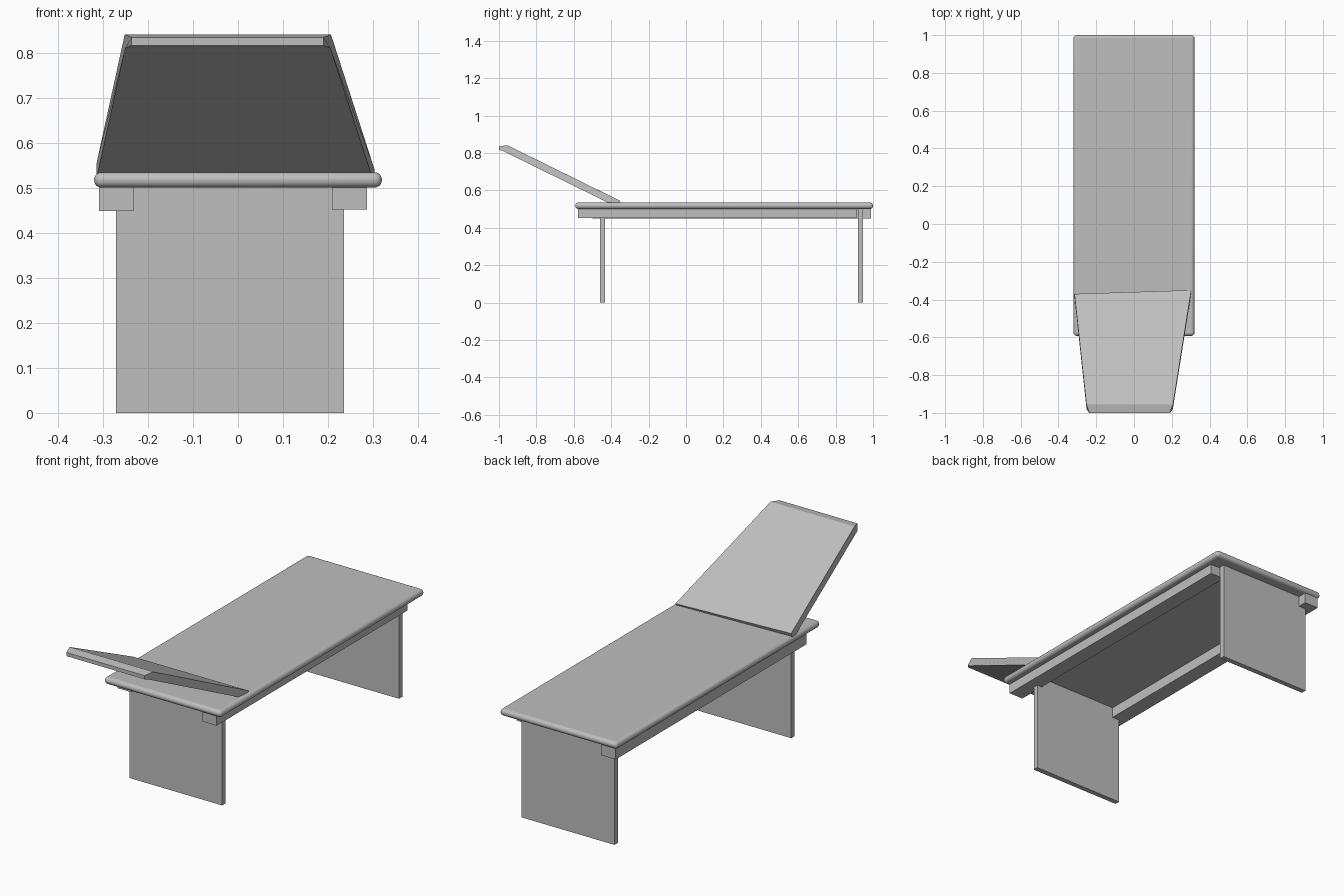
import bpy
import bmesh
import math

old = bpy.data.objects.get("Cube")
if old:
    bpy.data.objects.remove(old, do_unlink=True)

# Single grey finish
GREY = (0.52, 0.52, 0.52, 1.0)
mat = bpy.data.materials.new("plain grey")
mat.use_nodes = True
mat.diffuse_color = GREY
mat.node_tree.nodes["Principled BSDF"].inputs["Base Color"].default_value = GREY


def add_object(name, bm):
    bmesh.ops.recalc_face_normals(bm, faces=bm.faces)
    mesh = bpy.data.meshes.new(name)
    bm.to_mesh(mesh)
    bm.free()
    mesh.materials.append(mat)
    obj = bpy.data.objects.new(name, mesh)
    bpy.context.collection.objects.link(obj)
    return obj


def add_box(name, xs, ys, zs):
    bm = bmesh.new()
    bmesh.ops.create_cube(bm, size=1)
    for v in bm.verts:
        for axis, (low, high) in enumerate((xs, ys, zs)):
            v.co[axis] = low if v.co[axis] < 0 else high
    return add_object(name, bm)


# Bed top with fully rounded edges
top = add_box("bed_top", (-0.32, 0.32), (-0.592, 1.0), (0.501, 0.535))
bevel = top.modifiers.new("round_edges", "BEVEL")
bevel.width = 0.0165
bevel.segments = 5
bpy.context.view_layer.objects.active = top
top.select_set(True)
bpy.ops.object.shade_smooth_by_angle(angle=math.radians(35))
top.select_set(False)

# Staggered side rails under the top
add_box("right_rail", (-0.309, -0.231), (-0.5, 0.99), (0.449, 0.502))
add_box("left_rail", (0.209, 0.287), (-0.577, 0.912), (0.452, 0.502))

# Panel legs
for name, y in (("front_leg", -0.46), ("back_leg", 0.919)):
    add_box(name, (-0.271, 0.236), (y, y + 0.026), (0, 0.503))

# Tapered, tilted backrest: side profile (y, z, corner inset) swept across x
profile = [(-1.0, 0.817, 0.012), (-1.0, 0.835, 0.012), (-0.955, 0.841, 0),
           (-0.36, 0.548, 0), (-0.376, 0.514, 0), (-0.98, 0.811, 0)]
bm = bmesh.new()
left, right = [], []
for y, z, inset in profile:
    s = (-0.36 - y) * 0.894 + (z - 0.548) * 0.447
    skew = 0.01 if s < 0.1 else 0
    right.append(bm.verts.new((-0.315 + 0.095 * s + inset, y - skew, z + skew / 2)))
    left.append(bm.verts.new((0.303 - 0.145 * s - inset, y + skew, z - skew / 2)))
bm.faces.new(right)
bm.faces.new(left)
for i in range(len(profile)):
    j = (i + 1) % len(profile)
    bm.faces.new((right[i], right[j], left[j], left[i]))
add_object("backrest", bm)
